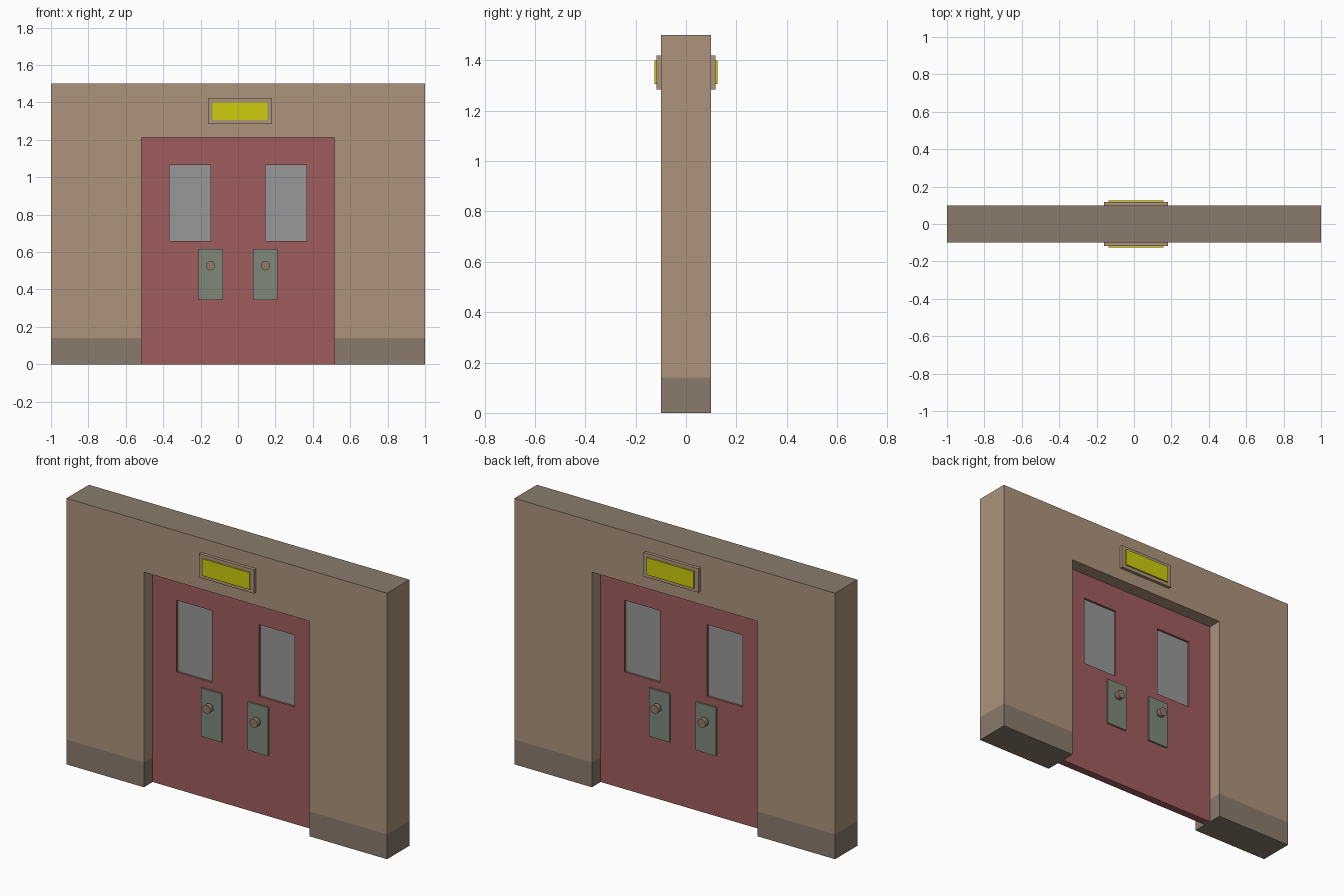
import bpy, bmesh, math
from mathutils import Matrix, Vector

if "Cube" in bpy.data.objects:
    bpy.data.objects.remove(bpy.data.objects["Cube"])


def material(name, rgb):
    m = bpy.data.materials.new(name)
    lin = [(c / 255 / 12.92) if c < 11 else ((c / 255 + 0.055) / 1.055) ** 2.4 for c in rgb]
    m.diffuse_color = (*lin, 1)
    m.use_nodes = True
    m.node_tree.nodes["Principled BSDF"].inputs["Base Color"].default_value = m.diffuse_color
    return m


WALL = material("tan plaster", (173, 148, 125))
BASE = material("dark brown trim", (138, 123, 108))
RED = material("door red", (160, 93, 94))
GLASS = material("window grey", (153, 153, 153))
GREEN = material("plate green", (126, 137, 122))
YELLOW = material("sign yellow", (205, 205, 14))
KNOB = material("knob brown", (146, 122, 106))


def finish(bm, name, *mats):
    bmesh.ops.recalc_face_normals(bm, faces=bm.faces)
    me = bpy.data.meshes.new(name)
    bm.to_mesh(me)
    bm.free()
    ob = bpy.data.objects.new(name, me)
    for m in mats:
        me.materials.append(m)
    bpy.context.collection.objects.link(ob)
    return ob


def grid_slab(xs, zs, holes, y0, y1):
    """Closed slab in the xz plane made of grid cells, with some cells left open."""
    bm = bmesh.new()
    v = {}

    def vert(i, y, k):
        if (i, y, k) not in v:
            v[i, y, k] = bm.verts.new((xs[i], y, zs[k]))
        return v[i, y, k]

    cells = {(i, k) for i in range(len(xs) - 1) for k in range(len(zs) - 1)} - set(holes)
    for i, k in cells:
        ring = [(i, k), (i + 1, k), (i + 1, k + 1), (i, k + 1)]
        for y in (y0, y1):
            bm.faces.new([vert(a, y, b) for a, b in ring])
        for n, nb in enumerate([(i, k - 1), (i + 1, k), (i, k + 1), (i - 1, k)]):
            if nb not in cells:
                (a, b), (c, d) = ring[n], ring[(n + 1) % 4]
                bm.faces.new([vert(a, y0, b), vert(c, y0, d), vert(c, y1, d), vert(a, y1, b)])
    return bm


def box(name, x0, x1, y0, y1, z0, z1, mat):
    return finish(grid_slab(sorted((x0, x1)), (z0, z1), [], *sorted((y0, y1))), name, mat)


# wall with doorway; dark skirting band and dark top
DOOR_W, DOOR_H = 0.517, 1.213
bm = grid_slab((-1, -DOOR_W, DOOR_W, 1), (0, 0.14, DOOR_H, 1.5), [(1, 0), (1, 1)], -0.1, 0.1)
bm.normal_update()
for f in bm.faces:
    c = f.calc_center_median()
    f.material_index = 1 if c.z < 0.14 or c.z > 1.499 else 0
finish(bm, "wall", WALL, BASE)

DOOR_Y = 0.022
for s, side in ((-1, "left"), (1, "right")):
    # door leaf with a window hole
    xs = sorted(s * x for x in (0.0005, 0.147, 0.367, DOOR_W))
    bm = grid_slab(xs, (0, 0.66, 1.065, DOOR_H), [(1, 1)], -DOOR_Y, DOOR_Y)
    finish(bm, side + "_door", RED)
    box(side + "_window", s * 0.147, s * 0.367, -0.01, 0.01, 0.66, 1.065, GLASS)

    for d, face in ((-1, "front"), (1, "back")):
        # handle plate
        box(f"{side}_{face}_plate", s * 0.08, s * 0.21, d * DOOR_Y, d * (DOOR_Y + 0.009),
            0.343, 0.616, GREEN)
        # knob: narrow stem and wider head
        bm = bmesh.new()
        for r, a, b in ((0.013, 0.028, 0.05), (0.025, 0.046, 0.072)):
            m = Matrix.Translation(Vector((s * 0.147, d * (a + b) / 2, 0.527)))
            bmesh.ops.create_cone(bm, cap_ends=True, segments=12, radius1=r, radius2=r, depth=b - a,
                                  matrix=m @ Matrix.Rotation(math.pi / 2, 4, 'X'))
        finish(bm, f"{side}_{face}_knob", KNOB)

# lit signs above the doorway, both sides
for d, face in ((-1, "front"), (1, "back")):
    box(face + "_sign_frame", -0.16, 0.182, d * 0.1, d * 0.118, 1.285, 1.42, WALL)
    box(face + "_sign_panel", -0.135, 0.159, d * 0.118, d * 0.126, 1.305, 1.40, YELLOW)
